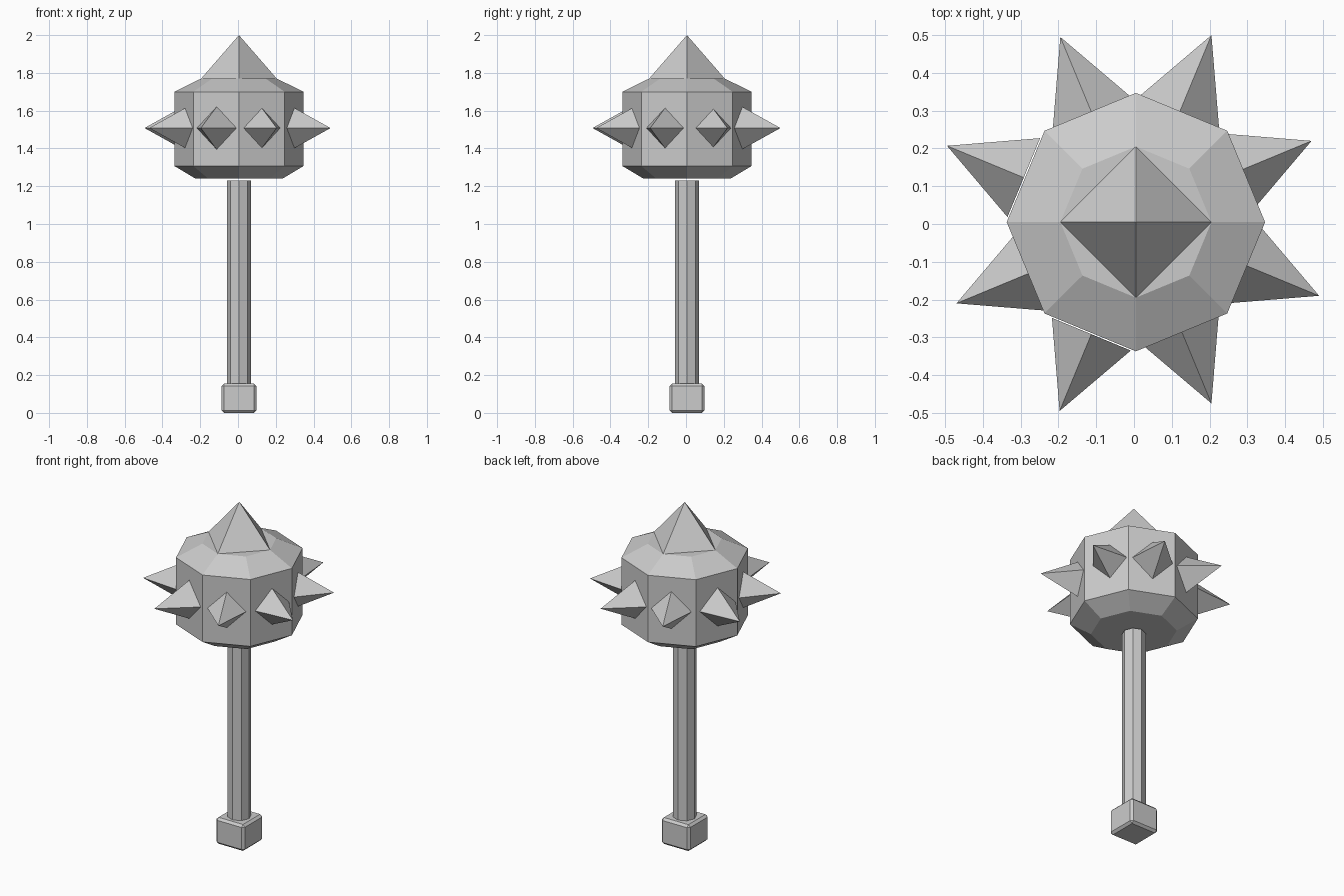
import bpy, bmesh, math
from mathutils import Matrix, Vector

if "Cube" in bpy.data.objects:
    bpy.data.objects.remove(bpy.data.objects["Cube"])

C = 0.005  # shared axis of the weapon in x and y


def turned(name, profile, sides, matrix):
    """Flat-faced lathe from (radius, z) pairs; zero radius makes a point."""
    bm = bmesh.new()
    rings = []
    for r, z in profile:
        if r == 0:
            rings.append([bm.verts.new((0, 0, z))] * sides)
        else:
            rings.append([bm.verts.new((r * math.cos(2 * math.pi * i / sides),
                                        r * math.sin(2 * math.pi * i / sides), z))
                          for i in range(sides)])
    for a, b in zip(rings, rings[1:]):
        for i in range(sides):
            j = (i + 1) % sides
            bm.faces.new(dict.fromkeys((a[i], a[j], b[j], b[i])))
    for ring, (r, _) in ((rings[0], profile[0]), (rings[-1], profile[-1])):
        if r > 0:
            bm.faces.new(ring)
    bmesh.ops.recalc_face_normals(bm, faces=bm.faces[:])
    return finish(name, bm, matrix)


def finish(name, bm, matrix):
    mesh = bpy.data.meshes.new(name)
    bm.to_mesh(mesh)
    bm.free()
    obj = bpy.data.objects.new(name, mesh)
    obj.matrix_world = matrix
    bpy.context.collection.objects.link(obj)
    return obj


axis = Matrix.Translation((C, C, 0))

# Octagonal head, top point and shaft
turned("head", [(0.23, 1.24), (0.342, 1.307), (0.342, 1.70), (0.20, 1.77)], 8, axis)
turned("top_spike", [(0.20, 1.77), (0, 2.0)], 4, axis)
turned("handle", [(0.064, 0.153), (0.064, 1.23)], 8, axis)

# Bevelled pommel block
bm = bmesh.new()
bmesh.ops.create_cube(bm, size=1, matrix=Matrix.Diagonal((0.185, 0.185, 0.155, 1)))
bmesh.ops.bevel(bm, geom=bm.edges[:], offset=0.013, segments=1, affect='EDGES')
finish("pommel", bm, Matrix.Translation((C, C, 0.0775)))

# Ring of side spikes, one per head face, with slightly uneven reach
LENGTH, HALF = 0.22, 0.113
tips = [(0.47, 0.22), (0.205, 0.50), (-0.195, 0.495), (-0.495, 0.207),
        (-0.47, -0.21), (-0.197, -0.495), (0.205, -0.475), (0.49, -0.19)]
for k, (x, y) in enumerate(tips):
    a = math.radians(22.5 + 45 * k)
    base = Vector((x, y, 1.508)) - LENGTH * Vector((math.cos(a), math.sin(a), 0))
    turned(f"side_spike_{k + 1}", [(HALF, 0), (0, LENGTH)], 4,
           Matrix.Translation(base) @ Matrix.Rotation(a, 4, 'Z')
           @ Matrix.Rotation(math.pi / 2, 4, 'Y'))
